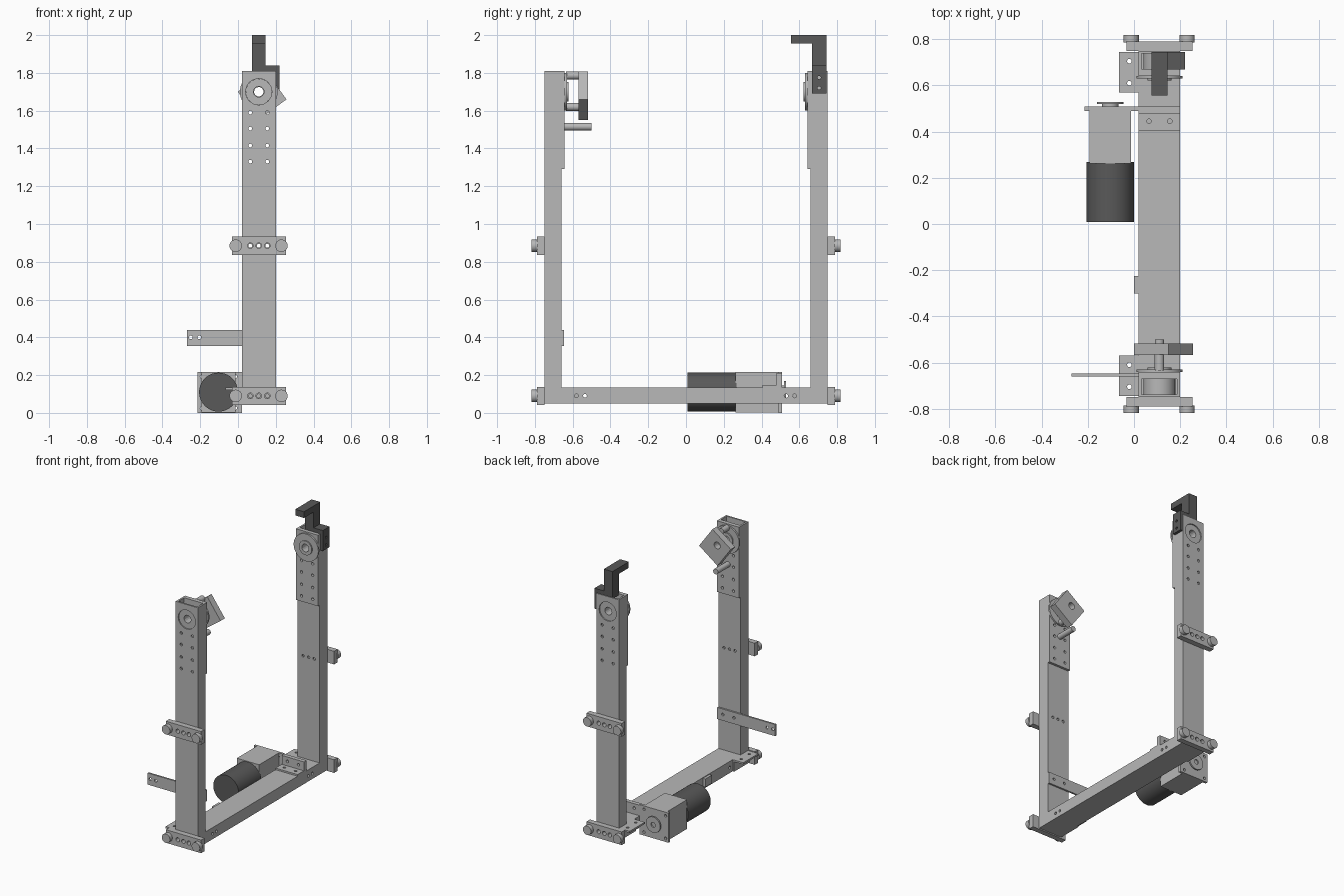
import bpy, bmesh, math
from mathutils import Matrix, Vector

if "Cube" in bpy.data.objects:
    bpy.data.objects.remove(bpy.data.objects["Cube"], do_unlink=True)


def material(name, v):
    m = bpy.data.materials.new(name)
    m.use_nodes = True
    m.diffuse_color = (v, v, v, 1)
    m.node_tree.nodes["Principled BSDF"].inputs["Base Color"].default_value = (v, v, v, 1)
    return m


LIGHT = material("light grey metal", 0.48)
DARK = material("dark grey metal", 0.1)


def finish(name, bm, mat, smooth=False):
    mesh = bpy.data.meshes.new(name)
    bm.to_mesh(mesh)
    bm.free()
    mesh.materials.append(mat)
    ob = bpy.data.objects.new(name, mesh)
    bpy.context.collection.objects.link(ob)
    if smooth:
        select(ob)
        bpy.ops.object.shade_smooth_by_angle()
    return ob


def select(ob):
    bpy.ops.object.select_all(action='DESELECT')
    ob.select_set(True)
    bpy.context.view_layer.objects.active = ob


def add_box(bm, xs, ys, zs):
    mid = Vector([sum(p) / 2 for p in (xs, ys, zs)])
    size = [abs(p[1] - p[0]) for p in (xs, ys, zs)]
    bmesh.ops.create_cube(bm, size=1, matrix=Matrix.Translation(mid) @ Matrix.Diagonal((*size, 1)))


def box(name, xs, ys, zs, mat=LIGHT):
    bm = bmesh.new()
    add_box(bm, xs, ys, zs)
    return finish(name, bm, mat)


# Cylinder along an axis; span is its start and end on that axis
def add_rod(bm, axis, a, b, span, r, sides=24):
    mid = sum(span) / 2
    rot, pos = {
        'X': (Matrix.Rotation(math.pi / 2, 4, 'Y'), (mid, a, b)),
        'Y': (Matrix.Rotation(math.pi / 2, 4, 'X'), (a, mid, b)),
        'Z': (Matrix.Identity(4), (a, b, mid))}[axis]
    bmesh.ops.create_cone(bm, cap_ends=True, segments=sides, radius1=r, radius2=r,
                          depth=abs(span[1] - span[0]), matrix=Matrix.Translation(pos) @ rot)


def rod(name, x, z, span, r, mat=LIGHT, sides=32):
    bm = bmesh.new()
    add_rod(bm, 'Y', x, z, span, r, sides)
    return finish(name, bm, mat, True)


def cut(ob, cutter_bm):
    cutter = finish("cutter", cutter_bm, LIGHT)
    cutter.hide_render = True
    select(ob)
    mod = ob.modifiers.new("cut", 'BOOLEAN')
    mod.operation = 'DIFFERENCE'
    mod.solver = 'EXACT'
    mod.object = cutter
    bpy.ops.object.modifier_apply(modifier=mod.name)
    bpy.data.objects.remove(cutter, do_unlink=True)


def drill(ob, axis, points, r):
    bm = bmesh.new()
    for a, b in points:
        add_rod(bm, axis, a, b, (-1, 1), r, 16)
    cut(ob, bm)


POST_X = (0.02, 0.2)
CX, AXLE_Z = 0.11, 1.70
BAR_Z = (0.09, 0.885)
pattern = [(x, z) for x in (0.065, 0.155) for z in (1.33, 1.415, 1.505, 1.59)]
bar_holes = [(x, z) for x in (0.065, CX, 0.155) for z in BAR_Z]

# Base beam
beam = box("base_beam", POST_X, (-0.662, 0.662), (0.05, 0.135))
drill(beam, 'X', [(y, 0.09) for y in (-0.58, -0.535, 0.53, 0.575)], 0.01)

# Parts shared by both ends
for s, end in ((-1, "front"), (1, "back")):
    post = box(end + "_post", POST_X, (s * 0.66, s * 0.75), (0.05, 1.81))
    bore = bmesh.new()
    add_box(bore, (0.033, 0.187), (s * 0.672, s * 0.738), (0.14, 2))
    cut(post, bore)
    drill(post, 'Y', pattern + bar_holes, 0.01)
    drill(post, 'Y', [(CX, AXLE_Z)], 0.07)

    plate = box(end + "_inner_plate", POST_X, (s * 0.642, s * 0.66), (1.29, 1.81))
    drill(plate, 'Y', pattern, 0.01)
    drill(plate, 'Y', [(CX, AXLE_Z)], 0.028)

    bearing = rod(end + "_bearing", CX, AXLE_Z, (s * 0.66, s * 0.742), 0.069)
    drill(bearing, 'Y', [(CX, AXLE_Z)], 0.028)
    disc = rod(end + "_disc", CX, AXLE_Z, (s * 0.63, s * 0.642), 0.1, sides=40)
    drill(disc, 'Y', [(CX, AXLE_Z)], 0.028)
    hub = rod(end + "_hub", CX, AXLE_Z, (s * 0.622, s * 0.631), 0.052)
    drill(hub, 'Y', [(CX, AXLE_Z)], 0.028)

    # Outer crossbars with bolt heads
    for z, level in zip(BAR_Z, ("lower", "upper")):
        bar = box(f"{end}_{level}_crossbar", (-0.032, 0.254), (s * 0.75, s * 0.79), (z - 0.048, z + 0.048))
        drill(bar, 'Y', [(x, z) for x in (0.065, CX, 0.155)], 0.015)
        for x in (-0.012, 0.23):
            rod(f"{end}_{level}_bolt", x, z, (s * 0.785, s * 0.818), 0.033, sides=24)

    # Corner gusset
    gusset = box(end + "_gusset", (-0.065, 0.02), (s * 0.57, s * 0.745), (0.122, 0.135))
    drill(gusset, 'Z', [(-0.02, s * 0.705), (-0.02, s * 0.61)], 0.01)
    box(end + "_gusset_flange", (0.008, 0.02), (s * 0.57, s * 0.745), (0.05, 0.123))

# Front head: standoffs, turned square block and pin
for z in (1.62, 1.786):
    rod("standoff", CX, z, (-0.635, -0.565), 0.021, sides=20)
bm = bmesh.new()
add_box(bm, (-0.092, 0.092), (-0.025, 0.025), (-0.092, 0.092))
bm.transform(Matrix.Translation((0.128, -0.543, 1.68)) @ Matrix.Rotation(math.radians(54), 4, 'Y'))
block = finish("turned_block", bm, LIGHT)
drill(block, 'Y', [(CX, AXLE_Z)], 0.025)
rod("pin", CX, 1.515, (-0.645, -0.5), 0.02)

# Side arm on the front post
arm = box("side_arm", (-0.27, 0.2), (-0.66, -0.647), (0.355, 0.44))
drill(arm, 'Y', [(x, 0.4) for x in (-0.25, -0.205, 0.065, 0.155)], 0.01)
box("beam_clip", (0.0, 0.02), (-0.3, -0.225), (0.07, 0.13))

# Back hook
box("hook_upright", (0.075, 0.145), (0.668, 0.745), (1.8, 2.0), DARK)
box("hook_tip", (0.075, 0.145), (0.556, 0.668), (1.955, 2.0), DARK)
box("hook_foot", (0.075, 0.2), (0.668, 0.745), (1.81, 1.84), DARK)
side = box("hook_side_plate", (0.2, 0.22), (0.668, 0.745), (1.69, 1.84), DARK)
drill(side, 'X', [(0.705, 1.72), (0.705, 1.775)], 0.009)

# Motor, gearbox and sprocket
MX, MZ = -0.103, 0.11
rod("motor", MX, MZ, (0.008, 0.268), 0.103, DARK, 40)
box("gearbox", (-0.193, -0.012), (0.262, 0.492), (0.003, 0.217))
mount = box("motor_mount_plate", (-0.215, 0.02), (0.49, 0.508), (0.0, 0.217))
drill(mount, 'Y', [(x, z) for x in (-0.19, -0.015) for z in (0.025, 0.192)], 0.01)
rod("gearbox_boss", MX, MZ, (0.506, 0.52), 0.035)
sprocket = rod("sprocket", MX, MZ, (0.519, 0.529), 0.058, sides=24)
drill(sprocket, 'Y', [(MX, MZ)], 0.018)

# Angle bracket joining the mount to the beam
foot = box("bracket_foot", POST_X, (0.405, 0.508), (0.135, 0.147))
drill(foot, 'Z', [(0.065, 0.445), (0.155, 0.445)], 0.01)
wall = box("bracket_wall", POST_X, (0.478, 0.508), (0.147, 0.212))
drill(wall, 'Y', [(0.065, 0.18), (0.155, 0.18)], 0.01)
